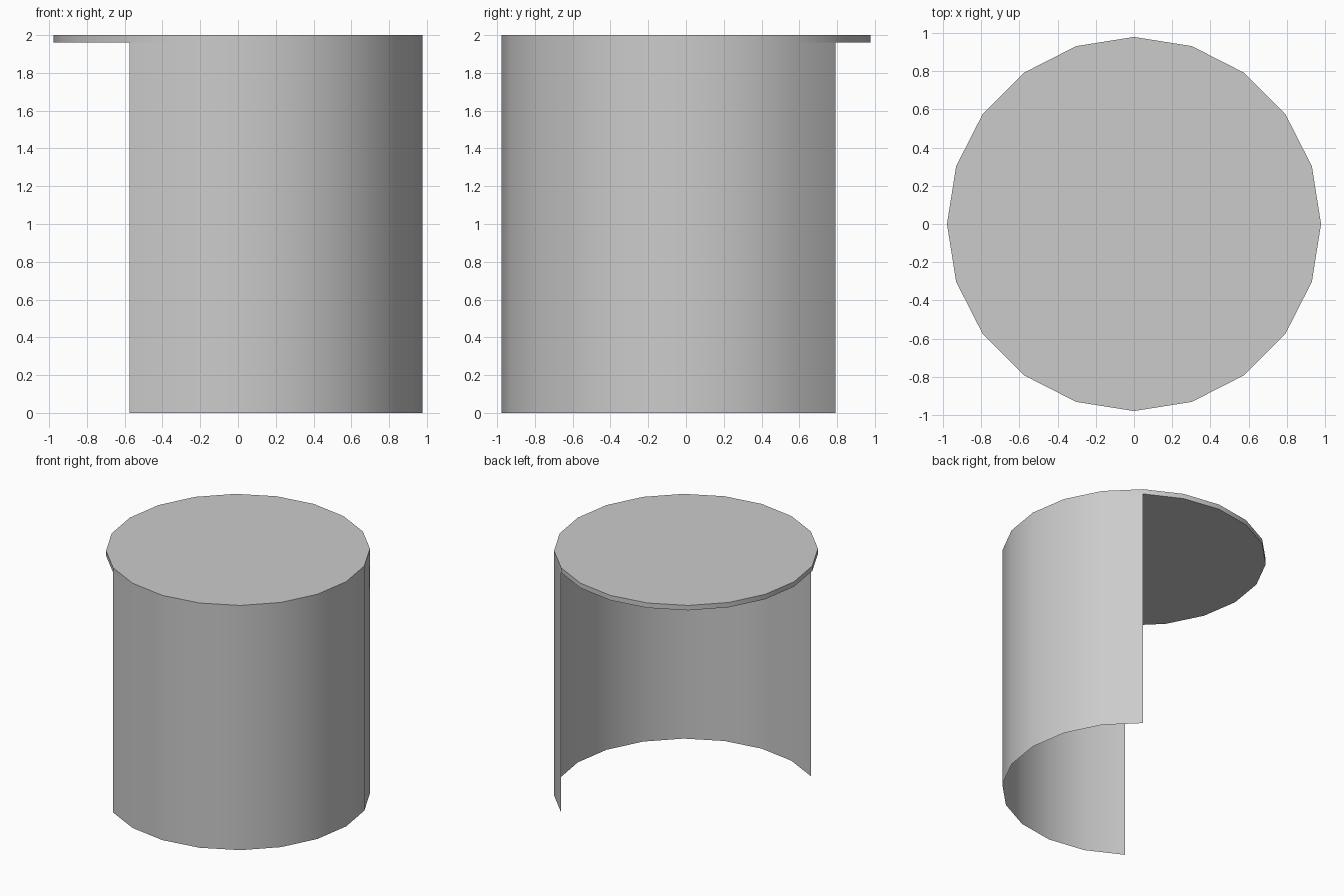
import bpy, bmesh
from math import cos, sin, radians

if "Cube" in bpy.data.objects:
    bpy.data.objects.remove(bpy.data.objects["Cube"])

R, SIDES = 0.978, 20
LID_Z, TOP_Z = 1.96, 2.0


def ring_point(i, z):
    a = radians(i * 360 / SIDES)
    return (R * cos(a), R * sin(a), z)


def finish(bm, name):
    mesh = bpy.data.meshes.new(name)
    bm.to_mesh(mesh)
    bm.free()
    obj = bpy.data.objects.new(name, mesh)
    bpy.context.collection.objects.link(obj)
    bpy.ops.object.select_all(action='DESELECT')
    bpy.context.view_layer.objects.active = obj
    obj.select_set(True)
    bpy.ops.object.shade_smooth_by_angle(angle=radians(30))


def wall_strip(bm, start, z0, z1, count):
    # quads facing outwards around the circle
    low = [bm.verts.new(ring_point(start + i, z0)) for i in range(count + 1)]
    high = [bm.verts.new(ring_point(start + i, z1)) for i in range(count + 1)]
    for i in range(count):
        bm.faces.new((low[i], low[i + 1], high[i + 1], high[i]))


# Half-round sheet wall, from 234 degrees round to 54 degrees
bm = bmesh.new()
wall_strip(bm, 13, 0, LID_Z, SIDES // 2)
finish(bm, "curved_wall")

# Thin solid disc on top
bm = bmesh.new()
base = bm.faces.new([bm.verts.new(ring_point(i, LID_Z)) for i in range(SIDES)])
bm.normal_update()
wall_top = bmesh.ops.extrude_face_region(bm, geom=[base], use_keep_orig=True)
top_verts = [g for g in wall_top["geom"] if isinstance(g, bmesh.types.BMVert)]
bmesh.ops.translate(bm, verts=top_verts, vec=(0, 0, TOP_Z - LID_Z))
bmesh.ops.recalc_face_normals(bm, faces=bm.faces)
finish(bm, "top_disc")
